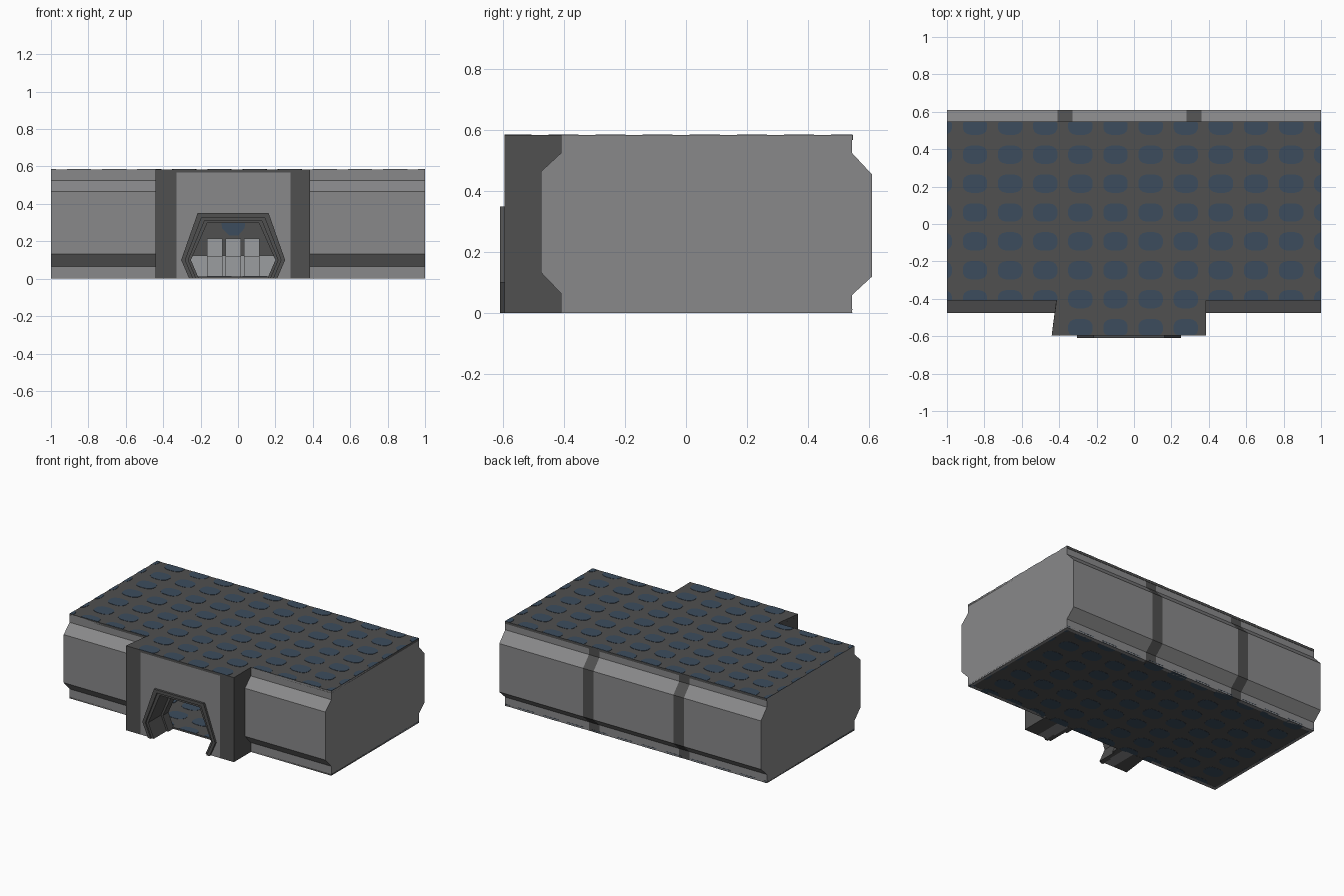
import bpy, bmesh, math

if "Cube" in bpy.data.objects:
    bpy.data.objects.remove(bpy.data.objects["Cube"])


def material(name, rgb):
    m = bpy.data.materials.new(name)
    m.diffuse_color = (*rgb, 1)
    m.use_nodes = True
    m.node_tree.nodes["Principled BSDF"].inputs["Base Color"].default_value = m.diffuse_color
    return m


GREY = material("hull grey", (0.25, 0.25, 0.255))
DARK = material("dark grey", (0.08, 0.08, 0.08))
BLUE = material("slate blue", (0.045, 0.073, 0.11))
PALE = material("pale grey", (0.33, 0.34, 0.35))


def finish(name, bm, mat):
    bmesh.ops.recalc_face_normals(bm, faces=bm.faces)
    me = bpy.data.meshes.new(name)
    bm.to_mesh(me)
    bm.free()
    me.materials.append(mat)
    ob = bpy.data.objects.new(name, me)
    bpy.context.collection.objects.link(ob)
    return ob


def add_prism(bm, pts, axis, a, b):
    """Extrude a 2D outline from a to b along an axis."""
    place = {"x": lambda p, t: (t, p[0], p[1]),
             "y": lambda p, t: (p[0], t, p[1]),
             "z": lambda p, t: (p[0], p[1], t)}[axis]
    lo = [bm.verts.new(place(p, a)) for p in pts]
    hi = [bm.verts.new(place(p, b)) for p in pts]
    bm.faces.new(lo)
    bm.faces.new(hi)
    n = len(pts)
    for i in range(n):
        j = (i + 1) % n
        bm.faces.new((lo[i], lo[j], hi[j], hi[i]))


def prism(name, pts, axis, a, b, mat):
    bm = bmesh.new()
    add_prism(bm, pts, axis, a, b)
    return finish(name, bm, mat)


def box(name, x, y, z, mat):
    return prism(name, [(x[0], y[0]), (x[1], y[0]), (x[1], y[1]), (x[0], y[1])], "z", *z, mat)


H = 0.583
PL, PR, PF = -0.44, 0.385, -0.595      # porch left, right, front
front = [(-0.41, H), (-0.41, 0.525), (-0.475, 0.465), (-0.475, 0.133), (-0.41, 0.065), (-0.41, 0)]
back = [(0.545, 0), (0.545, 0.06), (0.61, 0.12), (0.61, 0.455), (0.545, 0.525), (0.545, H)]

# Back wall in bays, with dark ribs between
breaks = [-0.98, -0.41, -0.33, 0.28, 0.36, 0.98]
for i, (a, b) in enumerate(zip(breaks, breaks[1:])):
    rib = i % 2 == 1
    prism("back_rib" if rib else "back_wall", back + [(0.52, H), (0.52, 0)],
          "x", a, b, DARK if rib else GREY)

# Front walls either side of the porch
for name, a, b in (("front_wall_left", -0.98, PL + 0.025), ("front_wall_right", PR, 0.98)):
    prism(name, front + [(-0.385, 0), (-0.385, H)], "x", a, b, GREY)

# End walls
for name, a, b in (("end_wall_left", -1, -0.98), ("end_wall_right", 0.98, 1)):
    prism(name, front + back, "x", a, b, GREY)

# Roof with porch tongue, and floor
prism("roof", [(-1, 0.547), (-1, -0.41), (PL + 0.025, -0.41), (PL, PF), (PR, PF),
               (PR, -0.41), (1, -0.41), (1, 0.547)], "z", H - 0.015, H + 0.001, DARK)
box("floor", (-1, 1), (-0.41, 0.545), (0.001, 0.012), DARK)


# Rounded spots on roof and floor, clipped at the edges
def spots(name, z0, z1, porch):
    bm = bmesh.new()
    for r in range(8):
        cy = 0.525 - 0.1545 * r
        for c in range(12):
            cx = -1.038 + 0.1878 * c
            on_porch = porch and PL < cx - 0.06 and cx + 0.06 < PR
            ymin = PF if on_porch else -0.408
            if cy < ymin:
                continue
            pts = []
            for k in range(16):
                t = math.tau * (k + 0.5) / 16
                px = cx + 0.066 * math.copysign(abs(math.cos(t)) ** 0.75, math.cos(t))
                py = cy + 0.05 * math.copysign(abs(math.sin(t)) ** 0.75, math.sin(t))
                p = (min(max(px, -1), 1), min(max(py, ymin), 0.546))
                if not pts or math.dist(p, pts[-1]) > 1e-4:
                    pts.append(p)
            if math.dist(pts[0], pts[-1]) < 1e-4:
                pts.pop()
            if max(p[0] for p in pts) - min(p[0] for p in pts) > 0.01:
                add_prism(bm, pts, "z", z0, z1)
    finish(name, bm, BLUE)


spots("roof_spots", H, H + 0.003, True)
spots("floor_spots_under", 0, 0.002, False)
spots("floor_spots_inside", 0.011, 0.014, False)

# Doorway outline, shrunk by d
CX = -0.026


def door(d):
    half = [(0.235, 0), (0.278, 0.1), (0.19, 0.35)]
    right = [(CX + x - d, z - (d if z > 0.3 else 0)) for x, z in half]
    left = [(2 * CX - x, z) for x, z in reversed(right)]
    return right + left


# Porch: grey centre with the door cut out, dark pillars at the corners
prism("porch_front", [(-0.33, 0), (-0.33, H - 0.015), (0.28, H - 0.015), (0.28, 0)] + door(0.012),
      "y", PF, -0.40, GREY)
prism("porch_pillar_left", [(PL, PF), (-0.33, PF), (-0.33, -0.40), (PL + 0.025, -0.40)],
      "z", 0, H - 0.015, DARK)
box("porch_pillar_right", (0.28, PR), (PF, -0.40), (0, H - 0.015), DARK)

# Nested door frames
for name, d0, d1, y0, y1 in (("door_frame_outer", 0, 0.022, -0.61, -0.53),
                             ("door_frame_middle", 0.012, 0.038, -0.60, -0.46),
                             ("door_frame_inner", 0.012, 0.052, -0.46, -0.40)):
    prism(name, door(d0) + door(d1)[::-1], "y", y0, y1, DARK)

# Interior: rear panel with a screen, a counter and seats
box("rear_panel", (-0.6, 0.55), (0.50, 0.52), (0.012, H - 0.015), DARK)
prism("rear_screen", [(-0.09, 0.31), (-0.085, 0.27), (-0.045, 0.23), (0.0, 0.23),
                      (0.035, 0.27), (0.04, 0.31)], "y", 0.494, 0.501, BLUE)
box("counter", (-0.27, 0.22), (0.40, 0.50), (0.012, 0.125), PALE)
for x in (-0.125, -0.026, 0.073):
    box("seat_base", (x - 0.042, x + 0.042), (0.27, 0.36), (0.012, 0.12), PALE)
    box("seat_back", (x - 0.042, x + 0.042), (0.34, 0.37), (0.12, 0.215), PALE)
